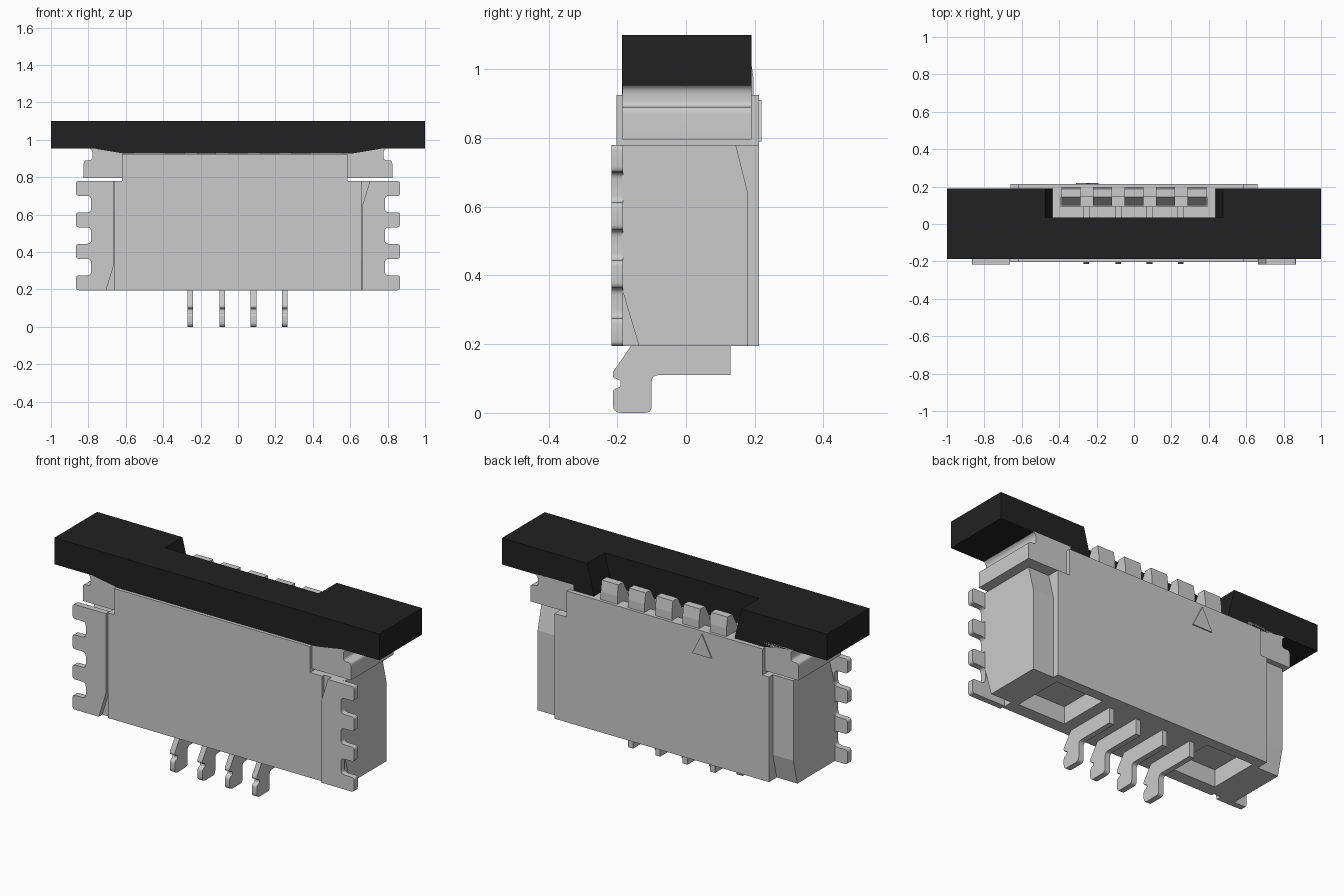
import bpy, bmesh, math
from mathutils import Vector

if "Cube" in bpy.data.objects:
    bpy.data.objects.remove(bpy.data.objects["Cube"])


def material(name, v):
    m = bpy.data.materials.new(name)
    m.diffuse_color = (v, v, v, 1)
    m.use_nodes = True
    m.node_tree.nodes["Principled BSDF"].inputs["Base Color"].default_value = m.diffuse_color
    return m


GREY = material("light grey", 0.60)
BLACK = material("black", 0.0155)
MID_Z = 0.4875  # brackets are half-turned about this height


def prism(name, pts, lo, hi, axis, mat):
    """Extrude a closed profile: axis 'y' takes (x, z) points, axis 'x' takes (y, z)."""
    bm = bmesh.new()

    def at(p, d):
        return (p[0], d, p[1]) if axis == 'y' else (d, p[0], p[1])
    a = [bm.verts.new(at(p, lo)) for p in pts]
    b = [bm.verts.new(at(p, hi)) for p in pts]
    bm.faces.new(a)
    bm.faces.new(b[::-1])
    n = len(pts)
    for i in range(n):
        bm.faces.new((a[i], b[i], b[(i + 1) % n], a[(i + 1) % n]))
    bmesh.ops.recalc_face_normals(bm, faces=bm.faces)
    me = bpy.data.meshes.new(name)
    bm.to_mesh(me)
    bm.free()
    ob = bpy.data.objects.new(name, me)
    bpy.context.collection.objects.link(ob)
    me.materials.append(mat)
    return ob


def box(name, x, y, z, mat):
    return prism(name, [(x[0], z[0]), (x[1], z[0]), (x[1], z[1]), (x[0], z[1])],
                 y[0], y[1], 'y', mat)


def rounded(pts, steps=4):
    """Round every corner given as (u, v, radius)."""
    out = []
    for i, p in enumerate(pts):
        c = Vector(p[:2])
        if len(p) < 3:
            out.append(tuple(c))
            continue
        s = c + (Vector(pts[i - 1][:2]) - c).normalized() * p[2]
        e = c + (Vector(pts[(i + 1) % len(pts)][:2]) - c).normalized() * p[2]
        for k in range(steps + 1):
            t = k / steps
            out.append(tuple(s * (1 - t) ** 2 + c * 2 * t * (1 - t) + e * t * t))
    return out


def select(ob):
    bpy.ops.object.select_all(action='DESELECT')
    ob.select_set(True)
    bpy.context.view_layer.objects.active = ob


def smooth(ob):
    select(ob)
    bpy.ops.object.shade_smooth_by_angle(angle=math.radians(35))


def cut(ob, cutters):
    for c in cutters:
        select(ob)
        mod = ob.modifiers.new("cut", 'BOOLEAN')
        mod.operation = 'DIFFERENCE'
        mod.solver = 'EXACT'
        mod.object = c
        bpy.ops.object.modifier_apply(modifier=mod.name)
        bpy.data.objects.remove(c)


# Housing with stepped upper corners
housing = prism("housing", [(-0.66, 0.195), (0.66, 0.195), (0.66, 0.78), (0.585, 0.78),
                            (0.585, 0.925), (-0.62, 0.925), (-0.62, 0.78), (-0.66, 0.78)],
                -0.202, 0.213, 'y', GREY)
PINS = (-0.255, -0.085, 0.083, 0.25)
# Cable slot, contact slits and the two pockets underneath
cutters = [box("slot_cutter", (-0.39, 0.39), (0.093, 0.145), (0.5, 1.0), GREY)]
cutters += [box("slit_cutter", (x - 0.015, x + 0.015), (-0.1, 0.12), (0.6, 1.0), GREY)
            for x in PINS]
cutters += [box("pocket_cutter", (s * 0.475 - 0.145, s * 0.475 + 0.145), (-0.13, 0.155),
                (0.1, 0.29), GREY) for s in (-1, 1)]
cut(housing, cutters)

# Raised teeth behind the cable slot
tooth = [(0.197, 0.85), (0.197, 0.97), (0.188, 1.03), (0.145, 1.03), (0.1, 0.95), (0.1, 0.85)]
for i in range(5):
    x = (i - 2) * 0.168
    prism("tooth", tooth, x - 0.051, x + 0.051, 'x', GREY)

# Pin-one triangle on the back
prism("pin_one_mark", [(-0.31, 0.79), (-0.19, 0.79), (-0.25, 0.91)], 0.205, 0.219, 'y', GREY)

# Contact pins with a kinked foot
foot = rounded([(0.13, 0.22), (0.13, 0.11), (-0.1, 0.11, 0.02), (-0.1, 0.0, 0.02),
                (-0.213, 0.0, 0.025), (-0.213, 0.068, 0.012), (-0.19, 0.076, 0.006),
                (-0.19, 0.094, 0.006), (-0.213, 0.103, 0.006), (-0.213, 0.118),
                (-0.16, 0.195), (-0.16, 0.22)])
for x in PINS:
    smooth(prism("contact_pin", foot, x - 0.015, x + 0.015, 'x', GREY))

# Side blocks and toothed solder tabs; the left side is the right one half-turned
block = [(-0.137, 0.195), (0.18, 0.195), (0.18, 0.64), (0.145, 0.78),
         (-0.186, 0.78), (-0.186, 0.36)]
tab = [(0.705, 0.78), (0.662, 0.64), (0.662, 0.195)]
for i in range(4):
    z = 0.195 + i * 0.1683
    if i:
        tab.append((0.785, z, 0.022))
    tab += [(0.866, z, 0.016), (0.866, z + 0.08, 0.016)]
    if i < 3:
        tab.append((0.785, z + 0.08, 0.022))
tab = rounded(tab)
for s in (1, -1):
    def turn(z):
        return z if s > 0 else 2 * MID_Z - z
    prism("side_block", [(y, turn(z)) for y, z in block], s * 0.63, s * 0.787, 'x', GREY)
    smooth(prism("solder_tab", [(s * x, turn(z)) for x, z in tab], -0.217, -0.184, 'y', GREY))

# Grey shoulders under the ends of the cover
ear = rounded([(0.56, 0.795), (0.825, 0.795), (0.825, 0.89, 0.018), (0.778, 0.89, 0.018),
               (0.778, 0.945, 0.018), (0.80, 0.957), (0.56, 0.957)])
for s in (1, -1):
    smooth(prism("shoulder", [(s * x, z) for x, z in ear], -0.185, 0.19, 'y', GREY))

# Black flip cover with a flared notch at the back
cover = prism("cover", [(-1, 0.953), (-0.77, 0.953), (-0.61, 0.926), (0.61, 0.926),
                        (0.77, 0.953), (1, 0.953), (1, 1.1), (-1, 1.1)],
              -0.186, 0.19, 'y', BLACK)
notch = prism("notch_cutter", [(-0.435, 0.9), (0.435, 0.9), (0.435, 0.94), (0.475, 1.1),
                               (0.475, 1.2), (-0.475, 1.2), (-0.475, 1.1), (-0.435, 0.94)],
              0.035, 0.3, 'y', BLACK)
cut(cover, [notch])
